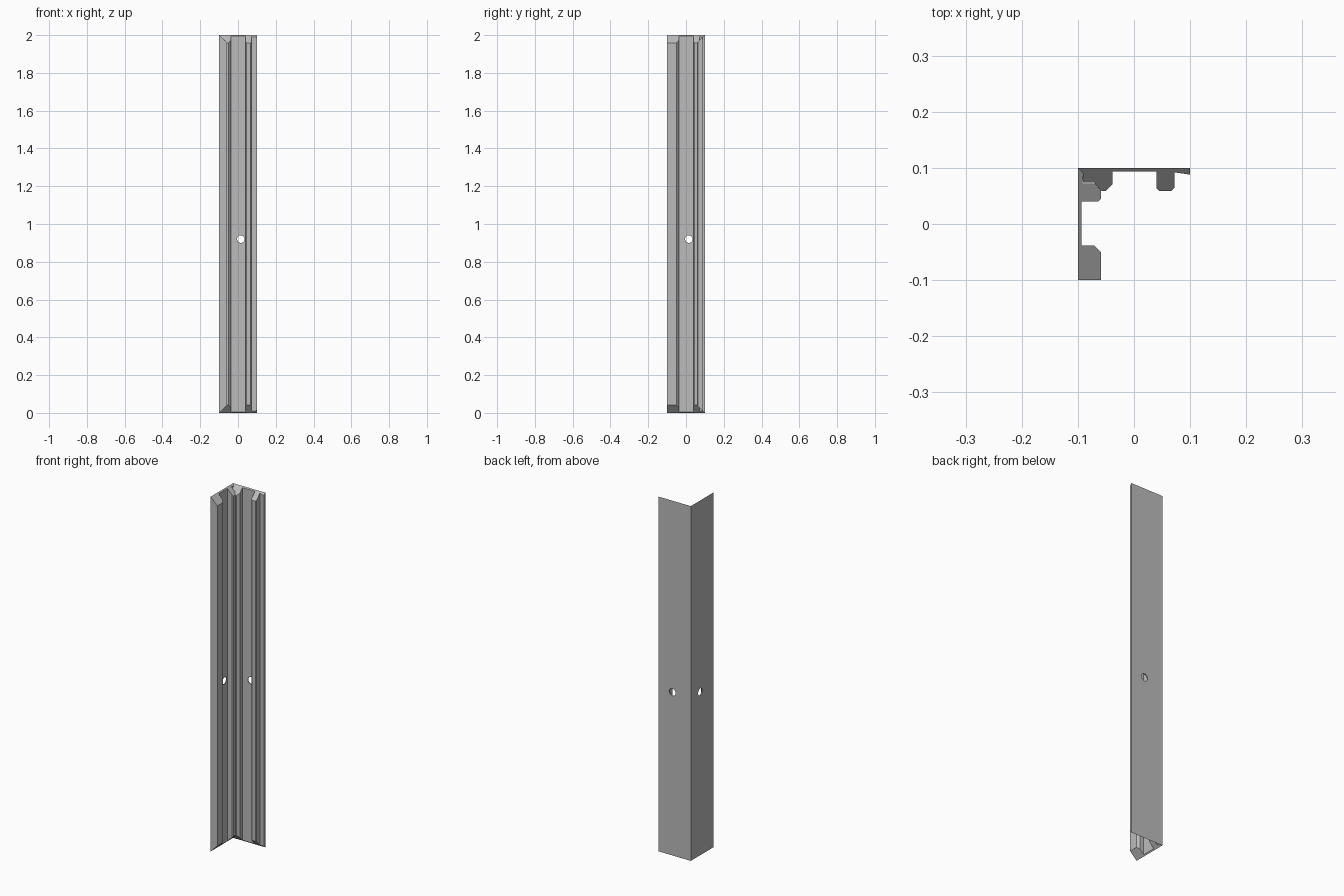
import bpy
import bmesh
from mathutils import Vector, Matrix

cube = bpy.data.objects.get("Cube")
if cube:
    bpy.data.objects.remove(cube, do_unlink=True)

HEIGHT = 2.0
HALF = 0.1      # half the width of each leg
SKIN = 0.006    # wall between the ribs
RIB = 0.041     # rib depth

grey = bpy.data.materials.new("light_grey")
grey.use_nodes = True
grey.diffuse_color = (0.5, 0.5, 0.5, 1)
grey.node_tree.nodes["Principled BSDF"].inputs["Base Color"].default_value = (0.5, 0.5, 0.5, 1)


def add_object(name, bm):
    bmesh.ops.recalc_face_normals(bm, faces=bm.faces)
    mesh = bpy.data.meshes.new(name)
    bm.to_mesh(mesh)
    bm.free()
    obj = bpy.data.objects.new(name, mesh)
    bpy.context.collection.objects.link(obj)
    mesh.materials.append(grey)
    return obj


def make_leg(name, profile, place):
    """Extrude a (along, depth) profile upright, mitring both ends at 45 degrees."""
    bm = bmesh.new()
    low, high = [], []
    for along, depth in profile:
        x, y = place(along, depth)
        low.append(bm.verts.new((x, y, depth)))
        high.append(bm.verts.new((x, y, HEIGHT - depth)))
    bm.faces.new(low)
    bm.faces.new(high)
    count = len(profile)
    for i in range(count):
        j = (i + 1) % count
        bm.faces.new((low[i], low[j], high[j], high[i]))
    return add_object(name, bm)


def drill(obj, centre, direction):
    """Cut a round screw hole through the thin wall."""
    bm = bmesh.new()
    turn = Vector((0, 0, 1)).rotation_difference(Vector(direction)).to_matrix().to_4x4()
    bmesh.ops.create_cone(bm, cap_ends=True, segments=24, radius1=0.02, radius2=0.02,
                          depth=0.05, matrix=Matrix.Translation(centre) @ turn)
    cutter = add_object("hole_cutter", bm)
    cutter.hide_render = True
    mod = obj.modifiers.new("screw_hole", 'BOOLEAN')
    mod.operation = 'DIFFERENCE'
    mod.solver = 'EXACT'
    mod.object = cutter
    graph = bpy.context.evaluated_depsgraph_get()
    cut_mesh = bpy.data.meshes.new_from_object(obj.evaluated_get(graph))
    obj.modifiers.clear()
    obj.data = cut_mesh
    bpy.data.objects.remove(cutter, do_unlink=True)


# Shared part of the section: chamfered wide rib, wall, narrow rib, thin lip
inner = [(-0.05, RIB), (-0.038, 0.029), (-0.038, SKIN),
         (0.04, SKIN), (0.04, RIB - 0.005), (0.045, RIB),
         (0.067, RIB), (0.072, RIB - 0.005), (0.072, 0.008), (HALF, 0.012)]

# Side leg: square outer edge, lip tucked into the corner
side_section = [(-HALF, 0), (-HALF, RIB)] + inner[:-1] + [(0.09, 0.010), (HALF, 0)]
side_leg = make_leg("side_leg", side_section, lambda a, d: (-HALF + d, a))

# Back leg: wide rib notched around the side leg, lip at the free edge
back_section = [(-HALF, 0), (-0.091, 0.009), (-0.091, 0.026), (-0.071, 0.026),
                (-0.058, RIB)] + inner + [(HALF, 0)]
back_leg = make_leg("back_leg", back_section, lambda a, d: (a, HALF - d))

drill(side_leg, (-HALF, 0.015, 0.92), (1, 0, 0))
drill(back_leg, (0.015, HALF, 0.92), (0, 1, 0))
